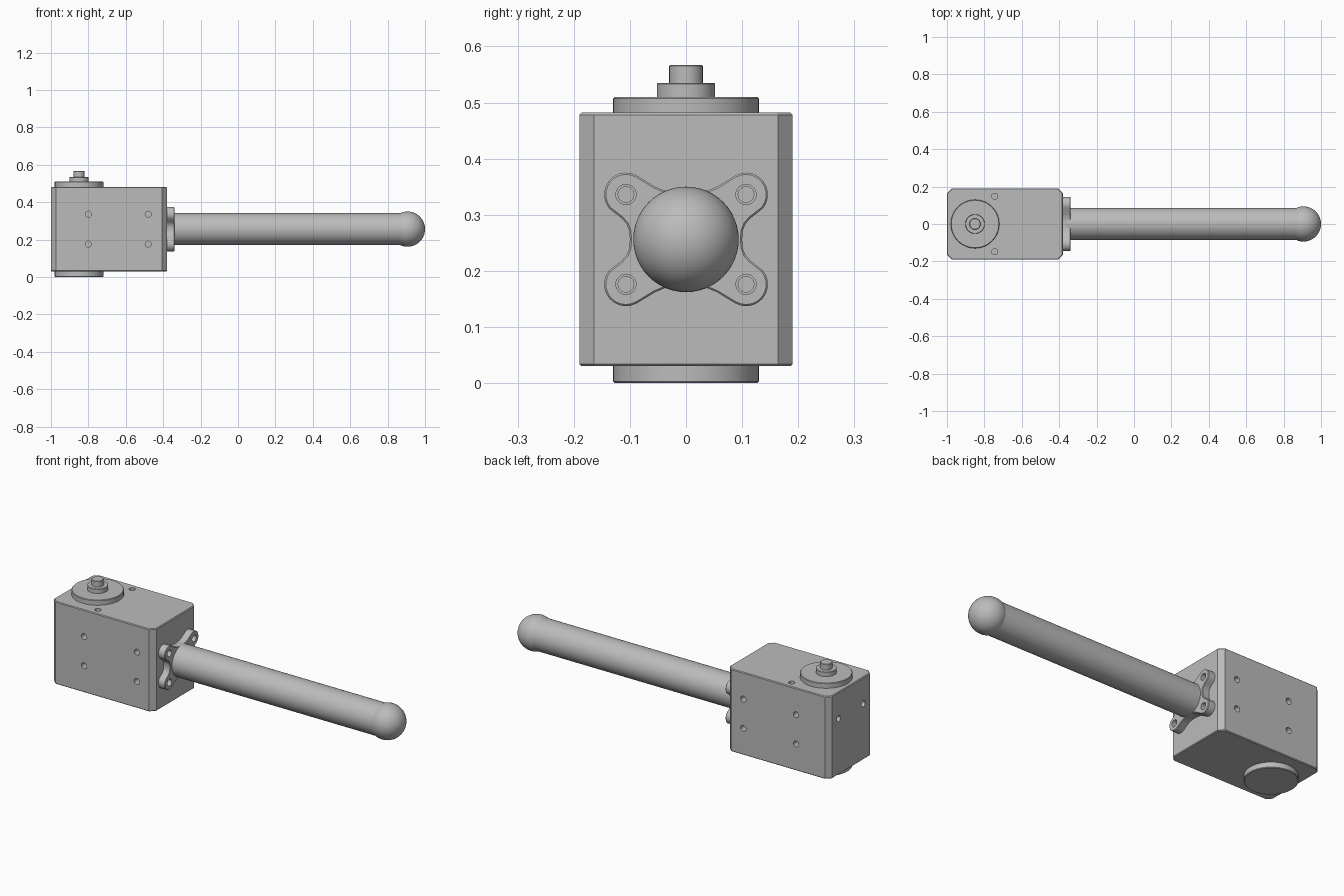
import bpy, bmesh
from math import sin, cos, pi, radians, sqrt
from mathutils import Matrix, Vector

cube = bpy.data.objects.get("Cube")
if cube:
    bpy.data.objects.remove(cube, do_unlink=True)

grey = bpy.data.materials.new("grey metal")
grey.use_nodes = True
COLOUR = (0.5, 0.5, 0.5, 1)
grey.diffuse_color = COLOUR
grey.node_tree.nodes["Principled BSDF"].inputs["Base Color"].default_value = COLOUR

AXIS_Z = 0.256      # height of the antenna axis
DISC_X = -0.85      # centre of the round caps
TURN = {"x": Matrix.Rotation(pi / 2, 4, "Y"), "y": Matrix.Rotation(-pi / 2, 4, "X"),
        "z": Matrix.Identity(4)}


def finish(name, bm, smooth=True):
    bmesh.ops.recalc_face_normals(bm, faces=bm.faces)
    mesh = bpy.data.meshes.new(name)
    bm.to_mesh(mesh)
    bm.free()
    mesh.materials.append(grey)
    ob = bpy.data.objects.new(name, mesh)
    bpy.context.collection.objects.link(ob)
    if smooth:
        bpy.ops.object.select_all(action="DESELECT")
        ob.select_set(True)
        bpy.context.view_layer.objects.active = ob
        bpy.ops.object.shade_smooth_by_angle(angle=radians(30))
    return ob


def lathe(name, profile, at, axis="z", steps=48):
    """Revolve (radius, distance) points about an axis."""
    bm = bmesh.new()
    verts = [bm.verts.new((r, 0, d)) for r, d in profile]
    edges = [bm.edges.new(pair) for pair in zip(verts, verts[1:])]
    bmesh.ops.spin(bm, geom=verts + edges, cent=(0, 0, 0), axis=(0, 0, 1),
                   angle=2 * pi, steps=steps, use_merge=True)
    bmesh.ops.remove_doubles(bm, verts=bm.verts, dist=0.0001)
    bm.transform(Matrix.Translation(at) @ TURN[axis])
    return finish(name, bm)


def drill(target, holes):
    """Cut round holes, each (centre, axis, radius, depth)."""
    bm = bmesh.new()
    for centre, axis, radius, depth in holes:
        bmesh.ops.create_cone(bm, cap_ends=True, segments=24, radius1=radius, radius2=radius,
                              depth=depth, matrix=Matrix.Translation(centre) @ TURN[axis])
    cutter = finish("hole_cutter", bm, smooth=False)
    cutter.hide_render = True
    mod = target.modifiers.new("holes", "BOOLEAN")
    mod.object, mod.solver = cutter, "EXACT"
    bpy.context.view_layer.objects.active = target
    bpy.ops.object.modifier_apply(modifier=mod.name)
    bpy.data.objects.remove(cutter, do_unlink=True)


# Housing block with wide vertical chamfers and fine top and bottom chamfers
bm = bmesh.new()
bmesh.ops.create_cube(bm, size=1, matrix=Matrix.Translation((-0.69, 0, AXIS_Z))
                      @ Matrix.Diagonal((0.62, 0.38, 0.452, 1)))
upright = [e for e in bm.edges if abs(e.verts[0].co.z - e.verts[1].co.z) > 0.1]
bmesh.ops.bevel(bm, geom=upright, offset=0.026, segments=1, affect="EDGES")
rims = [e for e in bm.edges if abs(e.verts[0].co.z - e.verts[1].co.z) < 0.01]
bmesh.ops.bevel(bm, geom=rims, offset=0.004, segments=1, affect="EDGES")
housing = finish("housing", bm, smooth=False)

corners = [(sy, sz) for sy in (-1, 1) for sz in (-1, 1)]
holes = [((x, s * 0.19, AXIS_Z + t * 0.08), "y", 0.016, 0.1)
         for x in (-0.80, -0.48) for s, t in corners]
holes += [((-0.745, s * 0.148, 0.482), "z", 0.016, 0.1) for s in (-1, 1)]
holes += [((-1, s * 0.107, AXIS_Z + 0.08), "x", 0.016, 0.1) for s in (-1, 1)]
holes += [((-0.38, s * 0.107, AXIS_Z + t * 0.08), "x", 0.014, 0.1) for s, t in corners]
drill(housing, holes)

# Round caps, collar and shaft
lathe("top_cap", [(0, 0.475), (0.13, 0.475), (0.13, 0.507), (0.127, 0.51), (0, 0.51)],
      (DISC_X, 0, 0))
lathe("collar", [(0, 0.505), (0.052, 0.505), (0.052, 0.533), (0.05, 0.535), (0, 0.535)],
      (DISC_X, 0, 0))
lathe("shaft", [(0, 0.53), (0.03, 0.53), (0.03, 0.565), (0.028, 0.567), (0, 0.567)],
      (DISC_X, 0, 0))
lathe("bottom_cap", [(0, 0.04), (0.13, 0.04), (0.13, 0.003), (0.127, 0), (0, 0)],
      (DISC_X, 0, 0))

# Four-lobed mounting flange: one quarter outline mirrored around
quarter = [(0.1, 0), (0.101, 0.015), (0.106, 0.028), (0.115, 0.038)]
quarter += [(0.107 + 0.039 * cos(radians(a)), 0.08 + 0.039 * sin(radians(a)))
            for a in range(-40, 121, 16)]
quarter += [(0.055, 0.094), (0.038, 0.087), (0.02, 0.084), (0, 0.083)]
half = quarter + [(-y, z) for y, z in quarter[-2::-1]]
outline = half + [(y, -z) for y, z in half[-2:0:-1]]
bm = bmesh.new()
base = bm.faces.new([bm.verts.new((-0.38, y, AXIS_Z + z)) for y, z in outline])
grown = bmesh.ops.extrude_face_region(bm, geom=[base], use_keep_orig=True)["geom"]
bmesh.ops.translate(bm, verts=[v for v in grown if isinstance(v, bmesh.types.BMVert)],
                    vec=Vector((0.04, 0, 0)))
front_rim = [e for e in bm.edges if all(v.co.x > -0.345 for v in e.verts)]
bmesh.ops.bevel(bm, geom=front_rim, offset=0.003, segments=1, affect="EDGES")
flange = finish("flange", bm)
drill(flange, [((-0.36, s * 0.107, AXIS_Z + t * 0.08), "x", 0.018, 0.1) for s, t in corners])

# Antenna tube with a ball end
TUBE_R, BALL_R, BALL_X = 0.086, 0.094, 0.906
lathe("antenna_tube", [(0, -0.36), (TUBE_R, -0.36), (TUBE_R, BALL_X - 0.03), (0, BALL_X - 0.03)],
      (0, 0, AXIS_Z), "x")
start = pi - 1.155
arc = [start * (1 - i / 20) for i in range(21)]
lathe("antenna_ball", [(0, BALL_X + BALL_R * cos(start))]
      + [(BALL_R * sin(a), BALL_X + BALL_R * cos(a)) for a in arc],
      (0, 0, AXIS_Z), "x")
